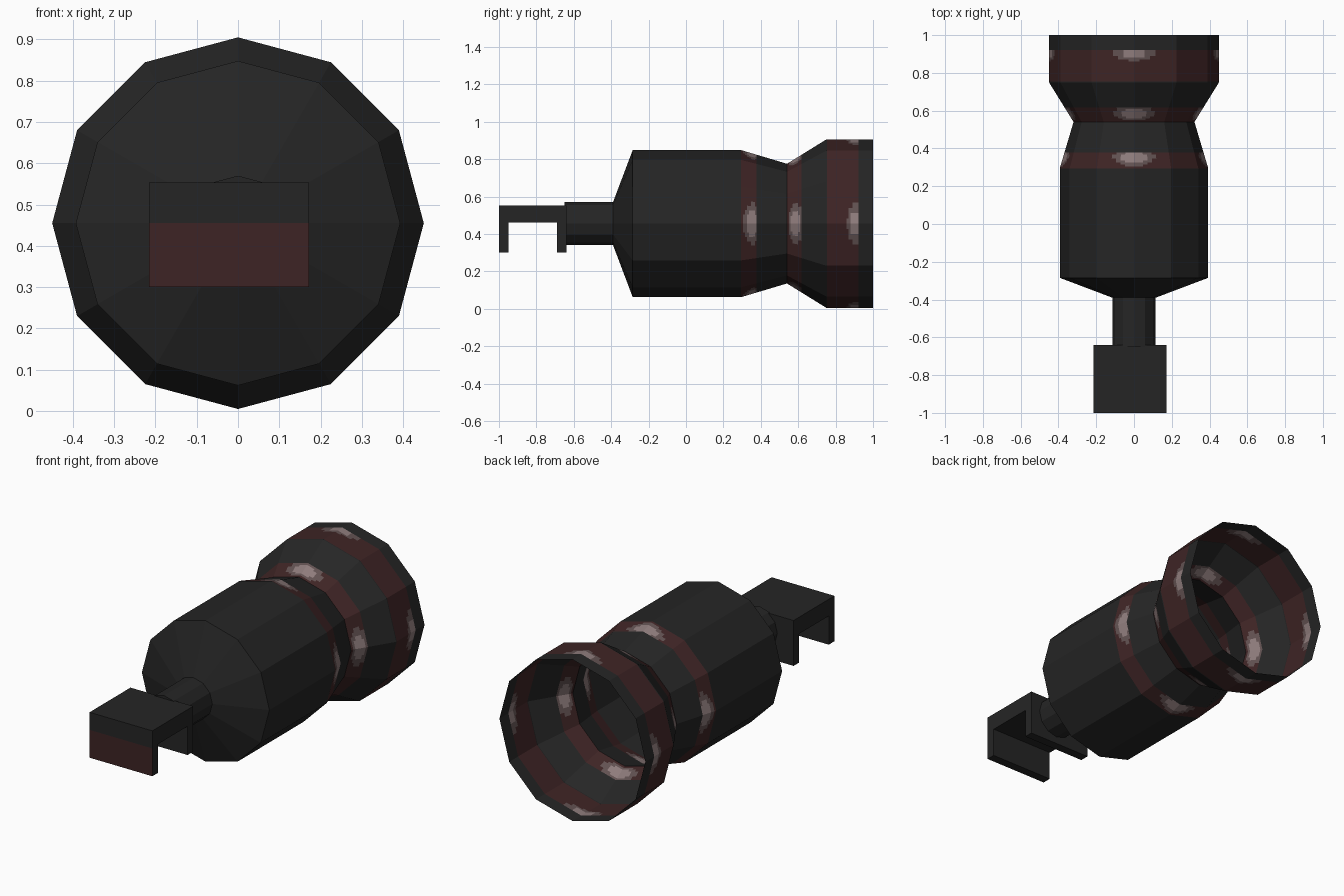
import bpy, bmesh, math

if "Cube" in bpy.data.objects:
    bpy.data.objects.remove(bpy.data.objects["Cube"])

AXIS_Z = 0.455
SIDES, SUB = 12, 8


def material(name, r, g, b):
    m = bpy.data.materials.new(name)
    m.diffuse_color = (r, g, b, 1)
    m.use_nodes = True
    m.node_tree.nodes["Principled BSDF"].inputs["Base Color"].default_value = m.diffuse_color
    return m


MATS = [material("charcoal", 0.0185, 0.0185, 0.0185),
        material("dark red", 0.048, 0.0175, 0.018),
        material("grey pink", 0.12, 0.082, 0.082),
        material("pale pink", 0.27, 0.20, 0.20)]


def finish(name, bm):
    bmesh.ops.recalc_face_normals(bm, faces=bm.faces[:])
    me = bpy.data.meshes.new(name)
    bm.to_mesh(me)
    bm.free()
    for m in MATS:
        me.materials.append(m)
    ob = bpy.data.objects.new(name, me)
    bpy.context.collection.objects.link(ob)
    return ob


# Profile of the hollow shell: (y, radius)
PROFILE = [(-0.39, 0.115), (-0.285, 0.393), (0.295, 0.393),
           (0.54, 0.32), (0.75, 0.45), (1.0, 0.45)]
# Painted bands: (start, end, highlight centre, highlight half length)
BANDS = [(0.295, 0.378, 0.353, 0.047), (0.54, 0.618, 0.587, 0.042),
         (0.755, 0.922, 0.908, 0.047)]


def radius(y):
    for (y0, r0), (y1, r1) in zip(PROFILE, PROFILE[1:]):
        if y <= y1:
            return r0 + (r1 - r0) * (y - y0) / (y1 - y0)
    return PROFILE[-1][1]


def paint(c):
    for y0, y1, yc, half in BANDS:
        if y0 < c.y < y1:
            side = min(abs(c.x), abs(c.z - AXIS_Z))
            d = math.hypot(side / 0.108, (c.y - yc) / half)
            return 3 if d < 0.62 else 2 if d < 1 else 1
    return 0


# Shell: twelve flat sides, finely cut so the bands can carry highlights
rows = {y for y, r in PROFILE}
for y0, y1, yc, half in BANDS:
    n = 8 if y1 - y0 < 0.1 else 16
    rows |= {round(y0 + (y1 - y0) * i / n, 5) for i in range(n + 1)}
bm = bmesh.new()
rings = []
for y in sorted(rows):
    r, ring = radius(y), []
    for k in range(SIDES * SUB):
        a0 = 2 * math.pi * (k // SUB) / SIDES
        a1 = a0 + 2 * math.pi / SIDES
        t = (k % SUB) / SUB
        x = math.sin(a0) * (1 - t) + math.sin(a1) * t
        z = math.cos(a0) * (1 - t) + math.cos(a1) * t
        ring.append(bm.verts.new((r * x, y, AXIS_Z + r * z)))
    rings.append(ring)
for a, b in zip(rings, rings[1:]):
    for k in range(len(a)):
        j = (k + 1) % len(a)
        f = bm.faces.new((a[k], a[j], b[j], b[k]))
        f.material_index = paint(f.calc_center_median())
finish("hollow_body", bm)

# Neck
bm = bmesh.new()
bmesh.ops.create_cone(bm, cap_ends=True, segments=SIDES, radius1=0.115,
                      radius2=0.115, depth=0.26)
neck = finish("neck", bm)
neck.rotation_euler.x = math.pi / 2
neck.location = (0, -0.52, AXIS_Z)

# Bracket: U-shaped side profile extruded across x, red front panel
U = [(-1, 0.30), (-1, 0.455), (-1, 0.553), (-0.64, 0.553), (-0.64, 0.30),
     (-0.69, 0.30), (-0.69, 0.46), (-0.95, 0.46), (-0.95, 0.30)]
bm = bmesh.new()
left = [bm.verts.new((-0.215, y, z)) for y, z in U]
right = [bm.verts.new((0.172, y, z)) for y, z in U]
bm.faces.new(left)
bm.faces.new(right[::-1])
for i in range(len(U)):
    j = (i + 1) % len(U)
    f = bm.faces.new((left[i], right[i], right[j], left[j]))
    c = f.calc_center_median()
    if c.y < -0.99 and c.z < 0.455:
        f.material_index = 1
finish("bracket", bm)
